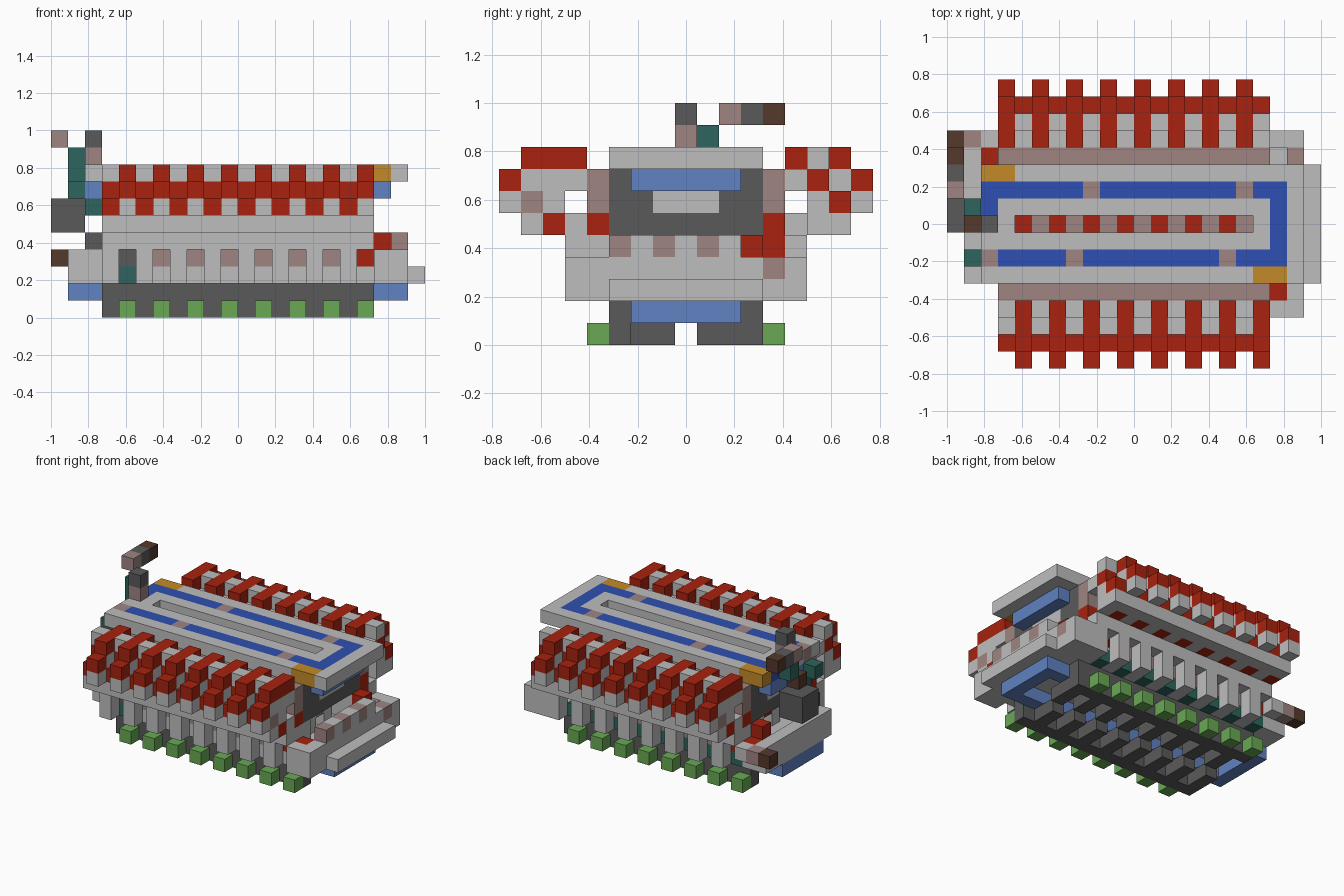
import bpy
import bmesh
from mathutils import Matrix, Vector

if "Cube" in bpy.data.objects:
    bpy.data.objects.remove(bpy.data.objects["Cube"], do_unlink=True)

UNIT = 2 / 22
PALETTE = {
    "light_grey": "BEBEBE", "red": "A8220F", "deep_blue": "2F50B2",
    "pale_blue": "6082C2", "green": "68A954", "dark_grey": "5A5A5A",
    "dusty_pink": "9F8582", "teal": "2D655D", "brown": "55392B",
    "orange": "C48A28",
}


def linear(pair):
    c = int(pair, 16) / 255
    return c / 12.92 if c < 0.04 else ((c + 0.055) / 1.055) ** 2.4


def make_material(name, code):
    mat = bpy.data.materials.new(name)
    mat.use_nodes = True
    colour = [linear(code[n:n + 2]) for n in (0, 2, 4)] + [1]
    mat.diffuse_color = colour
    bsdf = mat.node_tree.nodes["Principled BSDF"]
    bsdf.inputs["Base Color"].default_value = colour
    bsdf.inputs["Roughness"].default_value = 0.9
    return mat


MATERIALS = {name: make_material(name, code) for name, code in PALETTE.items()}


def span(value):
    return value if isinstance(value, tuple) else (value, value)


def box(i, j, k):
    """Block given by inclusive grid ranges along x, y and z."""
    return span(i), span(j), span(k)


def row(columns, j, k):
    return [box(i, j, k) for i in columns]


def turned(block):
    (a, b), (c, d), k = block
    return (21 - b, 21 - a), (16 - d, 16 - c), k


def part(name, colour, blocks, twin=False):
    """Join blocks into one object; twin adds the half-turned copy."""
    if twin:
        blocks = blocks + [turned(b) for b in blocks]
    bm = bmesh.new()
    for block in blocks:
        size = [(hi - lo + 1) * UNIT for lo, hi in block]
        mid = [(hi + lo + 1) / 2 * UNIT for lo, hi in block]
        mid = Vector(mid) - Vector((1, 8.5 * UNIT, 0))
        bmesh.ops.create_cube(bm, size=1, matrix=Matrix.Translation(mid) @ Matrix.Diagonal((*size, 1)))
    mesh = bpy.data.meshes.new(name)
    bm.to_mesh(mesh)
    bm.free()
    mesh.materials.append(MATERIALS[colour])
    bpy.context.collection.objects.link(bpy.data.objects.new(name, mesh))


ODD = range(3, 18, 2)
EVEN = range(4, 19, 2)
LONG = (3, 18)

# Base rails with cross rungs and green feet
part("base_rails", "dark_grey", [box(LONG, 5, (0, 1))] + row(ODD, (6, 7), 0), twin=True)
part("feet", "green", row(EVEN, 4, 0), twin=True)

# Lower channel
part("lower_channel", "pale_blue",
     [box((3, 19), 6, 1), box((1, 2), 6, 1), box(20, (6, 10), 1)], twin=True)
part("lower_deck", "light_grey", [box((1, 20), (5, 11), 2), box(21, (5, 11), 2)])
part("lower_core", "light_grey", [box(LONG, 5, (3, 4))], twin=True)

# Side ledges along the lower body
part("lower_blocks", "light_grey", row(ODD, 3, (2, 3)) + row(ODD, 4, 2), twin=True)
part("lower_backs", "dusty_pink", row(EVEN[1:-1], 4, 3), twin=True)
part("front_low_fill", "light_grey", row(EVEN[1:], 4, 2))
part("back_low_fill", "teal", row(ODD, 12, 2))
part("front_low_block", "teal", [box(4, 4, 2)])
part("front_dark_block", "dark_grey", [box(4, 4, 3)])
part("corner_reds", "red", [box((18, 19), 4, 3)], twin=True)
part("ledge_beams", "light_grey", [box(LONG, 3, 4), box(LONG, 1, 5)], twin=True)
part("ledge_greys", "light_grey",
     row(EVEN, 4, 4) + row(EVEN, 3, 5) + row(ODD, 2, 5), twin=True)
part("ledge_reds", "red", row(EVEN, 2, 5) + row(ODD, 4, 4) + [box(LONG, 4, 5)], twin=True)
part("shoulder_rails", "dusty_pink", [box(LONG, 4, (6, 7))], twin=True)

# Tooth combs on the two long sides
part("tooth_caps", "red", row(EVEN, (1, 3), 8) + row(EVEN, 0, 7), twin=True)
part("tooth_bodies", "light_grey",
     row(EVEN, (1, 3), 7) + row(EVEN, 0, 6) + row(EVEN, 2, 6), twin=True)
part("tooth_cores", "dusty_pink", row(EVEN, 1, 6), twin=True)
part("notch_reds", "red", row(ODD, 2, 7) + row(ODD, 1, 6), twin=True)
part("notch_greys", "light_grey",
     row(ODD, 2, 8) + row(ODD, 3, 7) + row(ODD, 2, 6), twin=True)

# Upper tank walls and ends
part("tank_walls", "dark_grey",
     [box(LONG, 5, (5, 7)), box(18, 6, (5, 6)), box(18, 10, (5, 6)), box(18, (7, 9), 5)], twin=True)
part("tank_end_panels", "light_grey", [box(18, (7, 9), (6, 7))], twin=True)
part("tank_core", "light_grey", [box((4, 17), 7, (3, 7))], twin=True)
part("upper_channel", "pale_blue", [box((3, 18), 6, 7), box(19, (6, 10), 7)], twin=True)

# Top frame with a slot along the middle
part("top_frame", "light_grey",
     [box((2, 17), 5, 8), box((4, 19), 11, 8), box(20, (5, 11), 8)])
part("top_inner_frame", "light_grey",
     [box(LONG, 7, 8), box(LONG, 9, 8), box(3, 8, 8), box(18, 8, 8), box(2, 7, 8)])
part("frame_corners", "orange", [box((18, 19), 5, 8)], twin=True)
part("slot_reds", "red", row(EVEN[:-1], 8, 4))
part("slot_pinks", "dusty_pink", row(range(5, 18, 2), 8, 4))

# Deep blue run in the frame, broken by small gates
part("blue_run", "deep_blue", [
    box((3, 6), 6, 8), box((8, 15), 6, 8), box((17, 18), 6, 8),
    box((2, 7), 10, 8), box((9, 16), 10, 8), box(18, 10, 8),
    box(19, (6, 10), 8), box(2, 9, 8)])
part("run_gates", "dusty_pink",
     [box(i, 6, 8) for i in (2, 7, 16)] + [box(i, 10, 8) for i in (8, 17)])

# Platform at the right-hand end of the long axis
part("end_platform", "light_grey",
     [box(20, (3, 11), 3), box(20, 13, 3), box(19, 3, 3), box(19, 13, 3),
      box((19, 20), (3, 4), 2), box((19, 20), (12, 13), 2)])
part("end_bar", "light_grey", row([20], 6, 4) + row([20], 8, 4) + row([20], 10, 4))
part("end_bar_ticks", "dusty_pink",
     [box(20, j, 4) for j in (5, 7, 9)] + [box(20, 12, 3)])
part("end_red_block", "red", [box(19, 11, 4)])

# Platform at the opposite end
part("far_platform", "light_grey",
     [box(1, (5, 12), 3), box(2, 13, 3), box(2, 5, 3), box((1, 2), 12, 2)])
part("far_pink_block", "dusty_pink", [box(1, 13, 3)])
part("far_brown_blocks", "brown", [box(0, 13, 3), box(1, 8, 7)])
part("far_dark_blocks", "dark_grey",
     [box((0, 1), (8, 9), (5, 6)), box(2, 5, 4), box(2, 8, 8)])
part("far_red_block", "red", [box(2, 11, 4)])

# Control stack and its raised arm
part("stack_teal", "teal", [box(1, 9, (8, 9)), box(1, 6, 7), box(2, 6, 6)])
part("stack_pink", "dusty_pink", [box(2, 8, 9), box(0, 10, 10)])
part("stack_dark", "dark_grey", [box(2, 8, 10), box(0, 11, 10)])
part("stack_brown", "brown", [box(0, 12, 10)])
